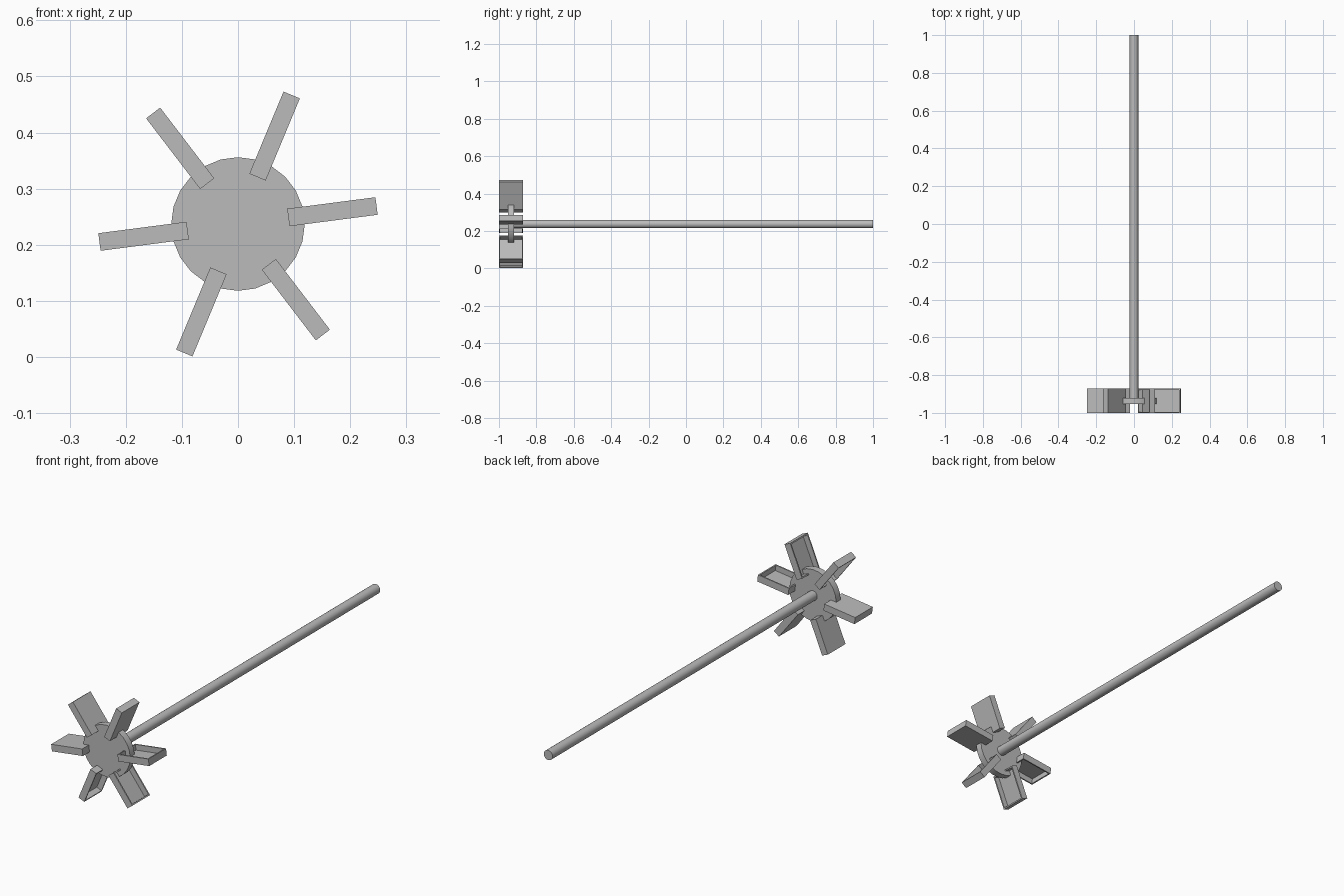
import bpy, bmesh
from math import radians
from mathutils import Matrix, Vector

if "Cube" in bpy.data.objects:
    bpy.data.objects.remove(bpy.data.objects["Cube"], do_unlink=True)

HUB_Y, HUB_Z = -0.936, 0.237
WALL = 0.006

grey = bpy.data.materials.new("plain_grey")
grey.use_nodes = True
grey.diffuse_color = (0.5, 0.5, 0.5, 1)
grey.node_tree.nodes["Principled BSDF"].inputs["Base Color"].default_value = (0.5, 0.5, 0.5, 1)


def cylinder(name, radius, y0, y1, sides):
    """Cylinder lying along y, centred on the wheel axis."""
    bpy.ops.mesh.primitive_cylinder_add(
        vertices=sides, radius=radius, depth=y1 - y0,
        location=(0, (y0 + y1) / 2, HUB_Z), rotation=(radians(90), 0, 0))
    obj = bpy.context.object
    obj.name = name
    obj.data.materials.append(grey)
    bpy.ops.object.shade_smooth_by_angle(angle=radians(30))
    return obj


def bucket(name, angle, inner=0.0905, outer=0.249, width=0.128, thick=0.0315):
    """Shallow thin-walled tray set radially, open on its leading side."""
    bm = bmesh.new()
    bmesh.ops.create_cube(bm, size=1)
    bmesh.ops.scale(bm, vec=(outer - inner, width, thick), verts=bm.verts)
    bmesh.ops.translate(bm, vec=((inner + outer) / 2, 0, 0), verts=bm.verts)
    top = [f for f in bm.faces if f.normal.z > 0.9]
    # Rim, then sink the floor
    bmesh.ops.inset_region(bm, faces=top, thickness=WALL, use_even_offset=True)
    floor = bmesh.ops.extrude_discrete_faces(bm, faces=top)["faces"]
    bmesh.ops.translate(bm, vec=Vector((0, 0, WALL - thick)),
                        verts=list({v for f in floor for v in f.verts}))
    bmesh.ops.recalc_face_normals(bm, faces=bm.faces)
    mesh = bpy.data.meshes.new(name)
    bm.to_mesh(mesh)
    bm.free()
    mesh.materials.append(grey)
    obj = bpy.data.objects.new(name, mesh)
    bpy.context.collection.objects.link(obj)
    obj.matrix_world = (Matrix.Translation((0, HUB_Y, HUB_Z))
                        @ Matrix.Rotation(-radians(angle), 4, 'Y'))
    return obj


# Hub disc and long axle
cylinder("hub_disc", 0.119, HUB_Y - 0.016, HUB_Y + 0.016, 24)
cylinder("axle", 0.0225, HUB_Y, 1.0, 24)

# Six buckets around the hub
for i in range(6):
    bucket(f"bucket_{i + 1}", 7.4 + 60 * i)
